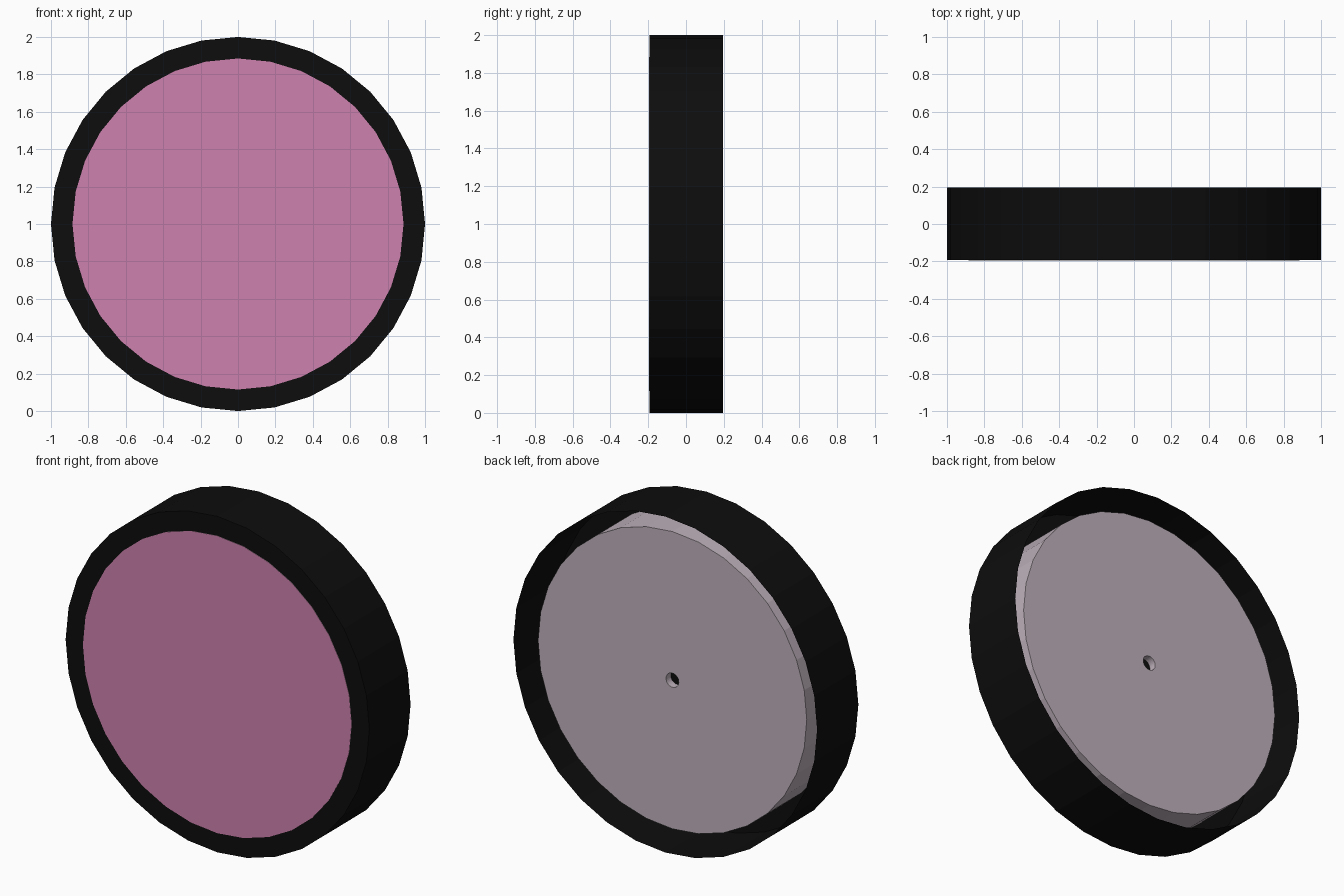
import bpy
import bmesh
from math import sin, cos, tau

if "Cube" in bpy.data.objects:
    bpy.data.objects.remove(bpy.data.objects["Cube"], do_unlink=True)

SIDES = 32
FRONT, BACK = -0.195, 0.195
RIM, HUB, HOLE = 1.0, 0.885, 0.042
HUB_BACK = 0.128
HOLE_FLOOR = HUB_BACK - 0.045


def material(name, color):
    mat = bpy.data.materials.new(name)
    mat.use_nodes = True
    mat.diffuse_color = (*color, 1)
    mat.node_tree.nodes["Principled BSDF"].inputs["Base Color"].default_value = (*color, 1)
    return mat


black = material("black rubber", (0.004, 0.004, 0.004))
pink = material("pink", (0.61, 0.22, 0.42))
grey = material("pale mauve grey", (0.52, 0.445, 0.50))


def lathe(name, profile, bands, mats):
    """Revolve (radius, y) points about the y axis; bands gives a material per segment."""
    bm = bmesh.new()
    rings = []
    for r, y in profile:
        if r == 0:
            rings.append([bm.verts.new((0, y, RIM))] * SIDES)
        else:
            rings.append([bm.verts.new((r * sin(tau * k / SIDES), y, RIM + r * cos(tau * k / SIDES)))
                          for k in range(SIDES)])
    for a, b, band in zip(rings, rings[1:], bands):
        for k in range(SIDES):
            n = (k + 1) % SIDES
            corners = list(dict.fromkeys((a[k], a[n], b[n], b[k])))
            bm.faces.new(corners).material_index = band
    mesh = bpy.data.meshes.new(name)
    bm.to_mesh(mesh)
    bm.free()
    for mat in mats:
        mesh.materials.append(mat)
    obj = bpy.data.objects.new(name, mesh)
    bpy.context.collection.objects.link(obj)
    return obj


# Tyre: front ring and outer tread, open at the back
lathe("tyre", [(HUB, FRONT + 0.002), (RIM, FRONT + 0.002), (RIM, BACK)], [0, 0], [black])

# Hub: pink front, grey side and back, small axle hole with a dark floor
lathe("hub",
      [(0, FRONT), (HUB, FRONT), (HUB, HUB_BACK), (HOLE, HUB_BACK), (HOLE, HOLE_FLOOR), (0, HOLE_FLOOR)],
      [0, 1, 1, 1, 2], [pink, grey, black])
